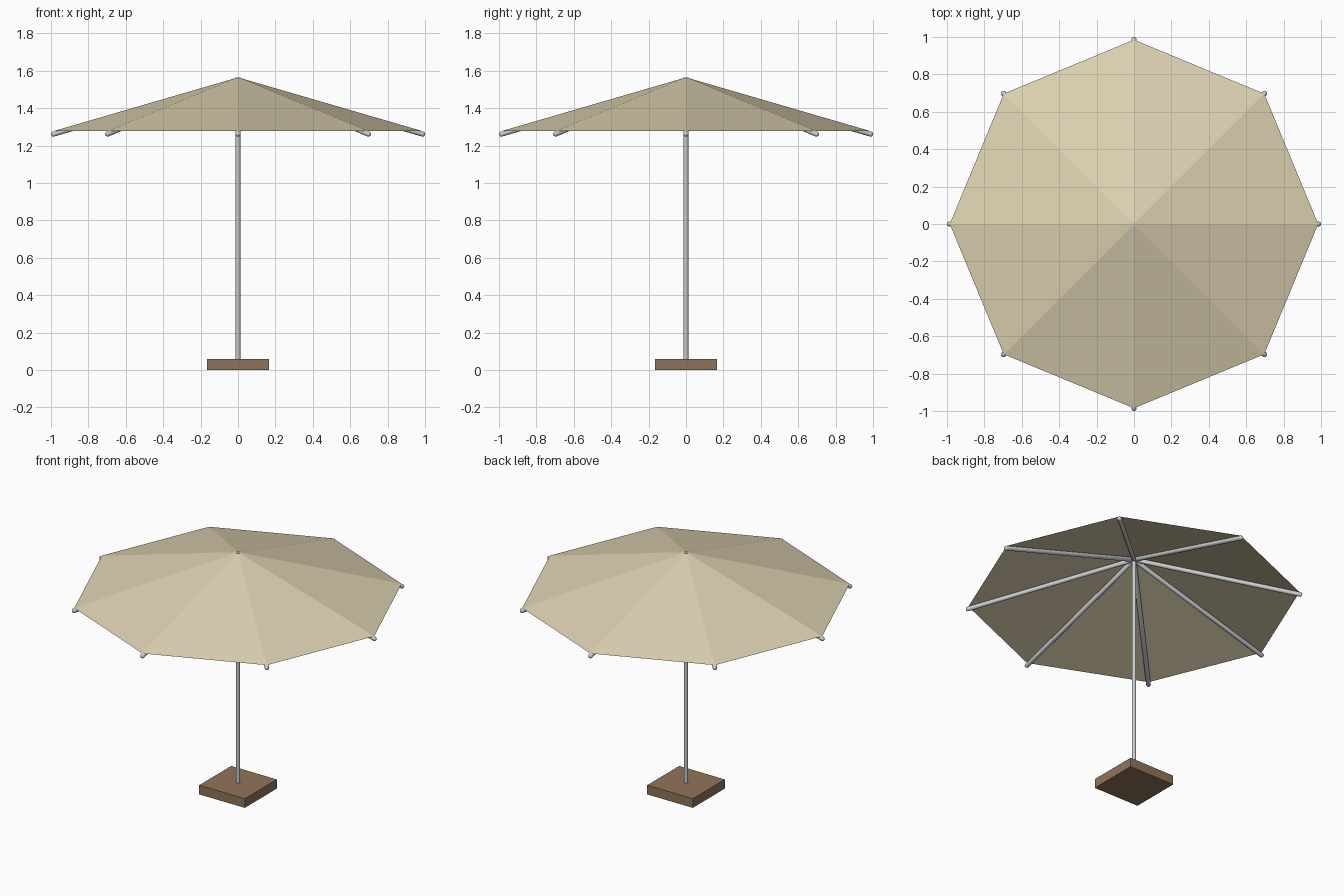
import bpy, bmesh, math
from mathutils import Matrix, Vector

if "Cube" in bpy.data.objects:
    bpy.data.objects.remove(bpy.data.objects["Cube"], do_unlink=True)


def material(name, rgb):
    m = bpy.data.materials.new(name)
    m.use_nodes = True
    m.diffuse_color = (*rgb, 1)
    m.node_tree.nodes["Principled BSDF"].inputs["Base Color"].default_value = (*rgb, 1)
    return m


fabric = material("beige fabric", (0.73, 0.64, 0.44))
metal = material("light grey metal", (0.60, 0.61, 0.63))
wood = material("brown base", (0.28, 0.175, 0.10))


def add_part(name, bm, mat, smooth=False):
    bmesh.ops.recalc_face_normals(bm, faces=bm.faces)
    mesh = bpy.data.meshes.new(name)
    bm.to_mesh(mesh)
    bm.free()
    mesh.materials.append(mat)
    obj = bpy.data.objects.new(name, mesh)
    bpy.context.collection.objects.link(obj)
    if smooth:
        bpy.ops.object.select_all(action="DESELECT")
        bpy.context.view_layer.objects.active = obj
        obj.select_set(True)
        bpy.ops.object.shade_smooth_by_angle(angle=math.radians(40))
    return obj


SIDES = 8
APEX_Z, RIM_Z, RIM_R = 1.565, 1.278, 0.985
POLE_R, RIB_R = 0.0125, 0.014
BASE_W, BASE_H = 0.33, 0.06

# Square base block
bm = bmesh.new()
bmesh.ops.create_cube(bm, size=1, matrix=Matrix.Translation((0, 0, BASE_H / 2))
                      @ Matrix.Diagonal((BASE_W, BASE_W, BASE_H, 1)))
add_part("base", bm, wood)

# Centre pole, its top just showing at the canopy peak
bm = bmesh.new()
pole_top = APEX_Z - 0.002
bmesh.ops.create_cone(bm, cap_ends=True, segments=24, radius1=POLE_R, radius2=POLE_R,
                      depth=pole_top - BASE_H,
                      matrix=Matrix.Translation((0, 0, (pole_top + BASE_H) / 2)))
add_part("pole", bm, metal, smooth=True)

# Canopy: open eight-sided sheet with corners on the axes
bm = bmesh.new()
peak = bm.verts.new((0, 0, APEX_Z))
rim = []
for i in range(SIDES):
    a = math.tau * i / SIDES
    rim.append(bm.verts.new((RIM_R * math.cos(a), RIM_R * math.sin(a), RIM_Z)))
for i in range(SIDES):
    bm.faces.new((peak, rim[i], rim[(i + 1) % SIDES]))
add_part("canopy", bm, fabric)

# Round-ended ribs just below each canopy ridge
slope = (APEX_Z - RIM_Z) / RIM_R
drop = (RIB_R + 0.001) * math.hypot(1, slope)
inner_r, outer_r = 0.02, 1 - RIB_R
start = Vector((inner_r, 0, APEX_Z - slope * inner_r - drop))
end = Vector((outer_r, 0, APEX_Z - slope * outer_r - drop))
along = end - start
for i in range(SIDES):
    bm = bmesh.new()
    bmesh.ops.create_uvsphere(bm, u_segments=16, v_segments=9, radius=RIB_R)
    for v in bm.verts:
        if v.co.z > 0:
            v.co.z += along.length
    turn = Matrix.Rotation(math.tau * i / SIDES, 4, "Z")
    aim = along.to_track_quat("Z", "Y").to_matrix().to_4x4()
    bm.transform(turn @ Matrix.Translation(start) @ aim)
    add_part(f"rib_{i + 1}", bm, metal, smooth=True)
